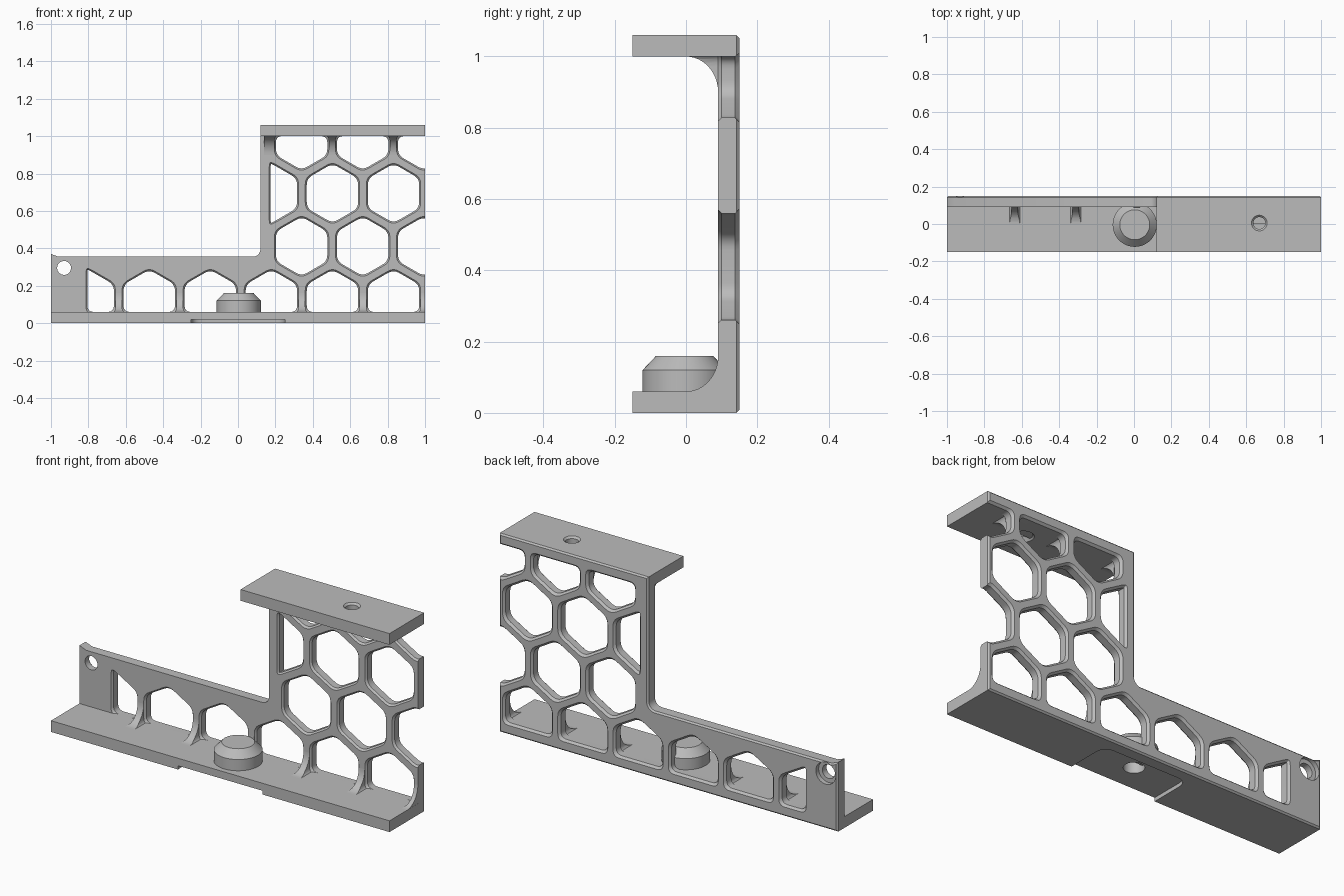
import bpy, bmesh, math
from mathutils import Vector, Matrix

if "Cube" in bpy.data.objects:
    bpy.data.objects.remove(bpy.data.objects["Cube"], do_unlink=True)

grey = bpy.data.materials.new("plain grey")
grey.use_nodes = True
colour = (0.5, 0.5, 0.5, 1)
grey.diffuse_color = colour
grey.node_tree.nodes["Principled BSDF"].inputs["Base Color"].default_value = colour

BACK, FRONT, WALL = 0.15, -0.15, 0.09
FLOOR, CEIL, TOP, STEP_X = 0.06, 1.0, 1.06, 0.12


def loft(bm, rings):
    """Skin a stack of equal rings and cap both ends."""
    rows = [[bm.verts.new(p) for p in ring] for ring in rings]
    n = len(rows[0])
    faces = [bm.faces.new(rows[0]), bm.faces.new(rows[-1])]
    for a, b in zip(rows, rows[1:]):
        faces += [bm.faces.new((a[i], a[(i + 1) % n], b[(i + 1) % n], b[i])) for i in range(n)]
    bmesh.ops.recalc_face_normals(bm, faces=faces)


def finish(bm, name):
    mesh = bpy.data.meshes.new(name)
    bm.to_mesh(mesh)
    bm.free()
    mesh.materials.append(grey)
    obj = bpy.data.objects.new(name, mesh)
    bpy.context.collection.objects.link(obj)
    return obj


def solid(name, *rings):
    bm = bmesh.new()
    loft(bm, rings)
    return finish(bm, name)


def box(name, x0, x1, y0, y1, z0, z1):
    ring = [(x0, y0), (x1, y0), (x1, y1), (x0, y1)]
    return solid(name, [(x, y, z0) for x, y in ring], [(x, y, z1) for x, y in ring])


def turned(name, profile, x, other, axis="z", sides=48):
    """Round solid from (height, radius) pairs along z or y."""
    rings = []
    for h, r in profile:
        ring = []
        for i in range(sides):
            a = math.tau * i / sides
            u, v = x + r * math.cos(a), other + r * math.sin(a)
            ring.append((u, v, h) if axis == "z" else (u, h, v))
        rings.append(ring)
    return solid(name, *rings)


def rounded(points, d, steps=6):
    """Round every corner of a polygon."""
    out = []
    pts = [Vector(p) for p in points]
    for i, p in enumerate(pts):
        a, b = pts[i - 1] - p, pts[(i + 1) % len(pts)] - p
        s = p + a.normalized() * min(d, a.length * 0.48)
        e = p + b.normalized() * min(d, b.length * 0.48)
        for k in range(steps + 1):
            t = k / steps
            out.append(s * (1 - t) ** 2 + p * 2 * t * (1 - t) + e * t * t)
    return out


def clip(poly, axis, limit, sign):
    """Keep the part of a polygon where sign * (value - limit) >= 0."""
    out = []
    for i, p in enumerate(poly):
        q = poly[(i + 1) % len(poly)]
        dp, dq = sign * (p[axis] - limit), sign * (q[axis] - limit)
        if dp >= 0:
            out.append(p)
        if dp * dq < 0:
            out.append(p.lerp(q, dp / (dp - dq)))
    return out


def hole_outline(cx, cz, off, half):
    radius = (0.1375 + off) / math.cos(math.pi / 6)
    poly = [Vector((cx + radius * math.sin(k * math.pi / 3),
                    cz + radius * math.cos(k * math.pi / 3))) for k in range(6)]
    poly = clip(poly, 1, FLOOR - off, 1)
    poly = clip(poly, 1, CEIL + off, -1)
    if half:
        poly = clip(poly, 0, cx - 0.004 - off, 1)
    return rounded(poly, 0.035)


def cut(obj, *cutters):
    for c in cutters:
        mod = obj.modifiers.new("cut", "BOOLEAN")
        mod.operation, mod.solver, mod.object = "DIFFERENCE", "EXACT", c
        bpy.context.view_layer.objects.active = obj
        bpy.ops.object.modifier_apply(modifier=mod.name)


# Honeycomb cutter, flared at the front and back of the wall
PITCH, ROW = 0.3265, 0.2835
bm = bmesh.new()
cells = [(0.505 + PITCH * k, 0, k == -4) for k in range(-4, 2)]
cells += [(0.505 + PITCH * k, 2, k == -1) for k in range(-1, 2)]
cells += [(0.34 + PITCH * k, row, False) for row in (1, 3) for k in range(3)]
flare = [(-0.1, 0.008), (WALL, 0.008), (0.1, 0), (0.138, 0), (0.152, 0.012)]
for cx, row, half in cells:
    loft(bm, [[(p.x, y, p.y) for p in hole_outline(cx, 0.127 + ROW * row, off, half)]
              for y, off in flare])
honeycomb = finish(bm, "honeycomb_cutter")

# Stepped back wall with a chamfered rear outline
R = 0.04
inner = [(STEP_X - R + R * math.sin(a), 0.355 + R - R * math.cos(a))
         for a in [k * math.pi / 12 for k in range(7)]]
outline = [(-1, 0), (1, 0), (1, TOP), (STEP_X, TOP)] + inner[::-1] + [(-0.96, 0.355), (-1, 0.37)]
bm = bmesh.new()
loft(bm, [[(x, y, z) for x, z in outline] for y in (WALL, BACK)])
rim = [e for e in bm.edges if all(v.co.y > BACK - 0.001 for v in e.verts)]
bmesh.ops.bevel(bm, geom=rim, offset=0.008, segments=1, affect="EDGES")
wall = finish(bm, "back_wall")
corner_hole = turned("corner_hole_cutter",
                     [(0, 0.037), (0.125, 0.037), (0.126, 0.058), (0.2, 0.058)], -0.93, 0.295, "y")
cut(wall, honeycomb, corner_hole)

# Curved gussets joining the ribs to both plates
gussets = []
for name, x0, base, s in (("lower_gussets", -0.72, FLOOR, 1), ("upper_gussets", 0.14, CEIL, -1)):
    arc = [(WALL * math.sin(a), base + s * 0.1 * (1 - math.cos(a)))
           for a in [k * math.pi / 24 for k in range(13)]]
    arc += [(0.096, base + s * 0.1), (0.096, base - s * 0.01), (0, base - s * 0.01)]
    g = solid(name, *[[(x, y, z) for y, z in arc] for x in (x0, 0.9995)])
    cut(g, honeycomb)
    gussets.append(g)

# Base plate with an underside recess and a bore
base_plate = box("base_plate", -1, 1, FRONT, 0.135, 0, FLOOR)
slot = [(-0.25, -0.3), (0.25, -0.3), (0.25, 0.085), (-0.25, 0.085)]
slot = rounded(slot, 0.06)
recess = solid("recess_cutter", *[[(p.x, p.y, z) for p in slot] for z in (-0.1, 0.02)])
bore = turned("bore_cutter", [(-0.1, 0.05), (0.13, 0.05)], 0, 0)
cut(base_plate, recess, bore)

# Tapered round stud on the base
stud = turned("round_stud", [(0.05, 0.118), (0.12, 0.118), (0.16, 0.08)], 0.004, -0.004)
cut(stud, bore)

# Top plate with a chamfered screw hole
top_plate = box("top_plate", STEP_X, 1, FRONT, 0.135, CEIL, TOP)
screw = turned("screw_cutter", [(0.98, 0.07), (1.02, 0.032), (1.05, 0.032), (1.07, 0.052)], 0.67, 0.005)
cut(top_plate, screw)

# Remove cutters and keep edges crisp
for c in (honeycomb, corner_hole, recess, bore, screw):
    bpy.data.objects.remove(c, do_unlink=True)
bpy.ops.object.select_all(action="DESELECT")
for obj in (wall, base_plate, stud, top_plate, *gussets):
    obj.select_set(True)
    bpy.context.view_layer.objects.active = obj
bpy.ops.object.shade_smooth_by_angle(angle=math.radians(30))
